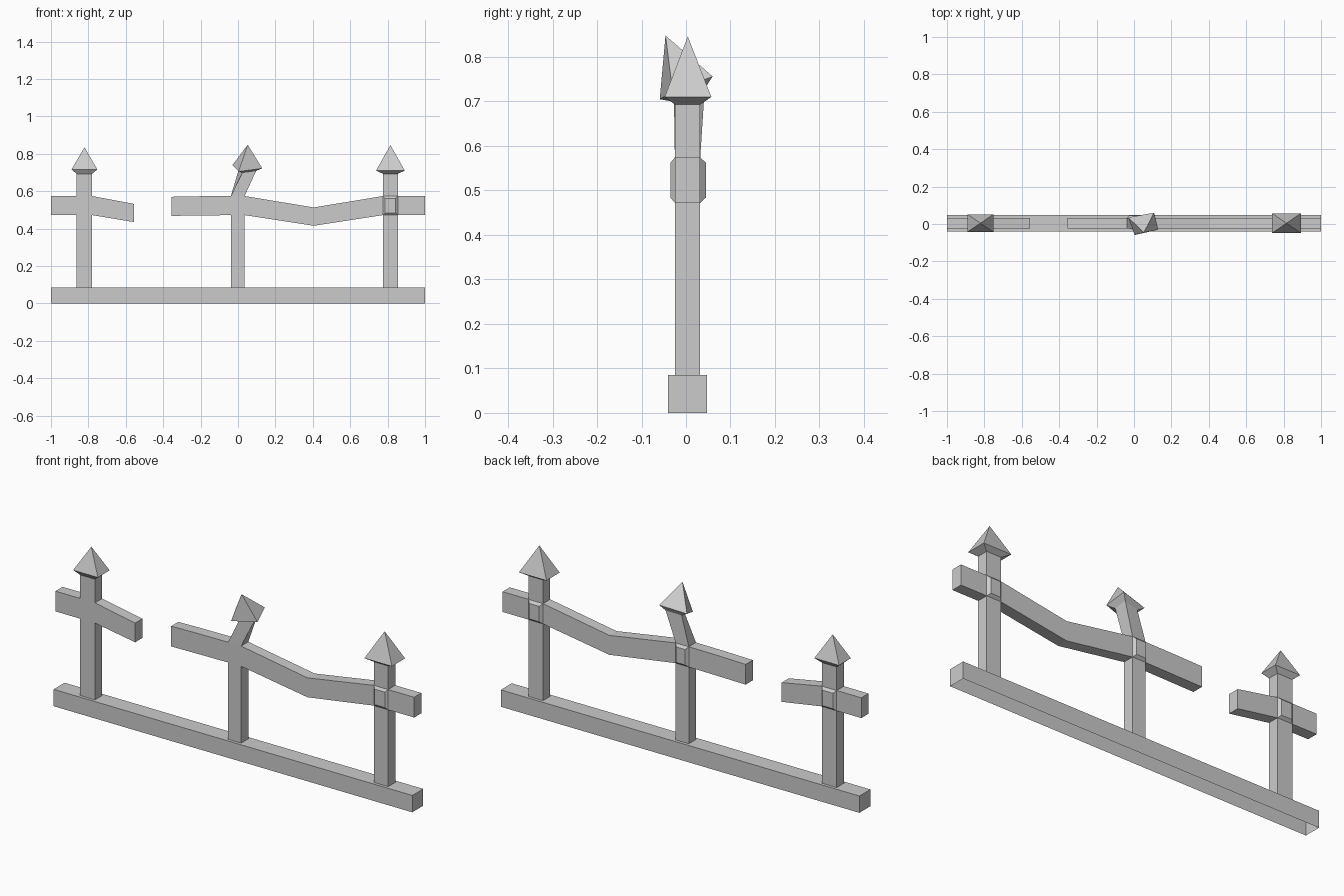
import bpy, bmesh
from mathutils import Vector

if "Cube" in bpy.data.objects:
    bpy.data.objects.remove(bpy.data.objects["Cube"])

Y0, Y1 = -0.025, 0.032      # post and rail depth
ZB, ZT = 0.472, 0.574       # rail height at the joints


def rect_z(x0, x1, y0, y1, z):
    return [(x0, y0, z), (x1, y0, z), (x1, y1, z), (x0, y1, z)]


def rect_y(x0, x1, z0, z1, y):
    return [(x0, y, z0), (x1, y, z0), (x1, y, z1), (x0, y, z1)]


def rect_x(x, zt, zb):
    return [(x, Y0, zb), (x, Y1, zb), (x, Y1, zt), (x, Y0, zt)]


def loft(bm, rings, start=False, end=False, tip=None):
    """Skin four-sided rings, optionally closing the ends or going to a tip."""
    vs = [[bm.verts.new(p) for p in r] for r in rings]
    for a, b in zip(vs, vs[1:]):
        for i in range(4):
            j = (i + 1) % 4
            bm.faces.new((a[i], a[j], b[j], b[i]))
    if start:
        bm.faces.new(vs[0][::-1])
    if end:
        bm.faces.new(vs[-1])
    if tip is not None:
        t = bm.verts.new(tip)
        for i in range(4):
            bm.faces.new((vs[-1][i], vs[-1][(i + 1) % 4], t))


def finish(bm, name):
    bmesh.ops.remove_doubles(bm, verts=bm.verts, dist=0.0005)
    bmesh.ops.recalc_face_normals(bm, faces=bm.faces)
    me = bpy.data.meshes.new(name)
    bm.to_mesh(me)
    bm.free()
    bpy.context.collection.objects.link(bpy.data.objects.new(name, me))


def post(side, x0, x1, neck, rim, apex, front_boss):
    # Shaft below and above the rail joint
    bm = bmesh.new()
    loft(bm, [rect_z(x0, x1, Y0, Y1, z) for z in (0.085, ZB)])
    loft(bm, [rect_z(x0, x1, Y0, Y1, ZT), neck])
    # Chamfered boss on the back, and flush face or boss on the front
    b = 0.012
    loft(bm, [rect_y(x0, x1, ZB, ZT, Y1),
              rect_y(x0 + b, x1 - b, ZB + b, ZT - b, Y1 + 0.013)], end=True)
    front = [rect_y(x0, x1, ZB, ZT, Y0)]
    if front_boss:
        front.append(rect_y(x0 + b, x1 - b, ZB + b, ZT - b, Y0 - 0.01))
    loft(bm, front, end=True)
    finish(bm, side + "_post")
    # Pointed cap with flared underside
    bm = bmesh.new()
    loft(bm, [neck, rim], tip=apex)
    finish(bm, side + "_post_cap")


# Ground beam, open underneath
bm = bmesh.new()
loft(bm, [rect_z(-1, 1, -0.04, 0.047, z) for z in (0, 0.085)], end=True)
finish(bm, "base_beam")

# Upright posts
post("left", -0.863, -0.78, rect_z(-0.863, -0.78, Y0, Y1, 0.693),
     rect_z(-0.89, -0.752, -0.042, 0.052, 0.716), (-0.821, 0.004, 0.835), False)
post("right", 0.775, 0.855, rect_z(0.775, 0.855, Y0, Y1, 0.693),
     rect_z(0.738, 0.892, -0.048, 0.057, 0.71), (0.815, 0.004, 0.846), True)

# Broken middle post: leaning neck and twisted cap
rim = [Vector(p) for p in ((0.003, -0.059, 0.705), (0.13, -0.03, 0.722),
                           (0.107, 0.06, 0.756), (-0.03, 0.035, 0.739))]
centre = sum(rim, Vector()) / 4
apex = Vector((0.052, -0.046, 0.848))
neck = [centre + (p - centre) * 0.58 - (apex - centre) * 0.14 for p in rim]
post("middle", -0.038, 0.035, neck, rim, apex, False)

# Rails: name, (x, top, bottom) stations, closed ends
rails = [
    ("left_rail_end", [(-1, ZT, ZB), (-0.863, ZT, ZB)], True, False),
    ("left_rail_broken", [(-0.78, ZT, ZB), (-0.556, 0.532, 0.435)], False, True),
    ("middle_rail_broken", [(-0.355, 0.57, 0.468), (-0.2, 0.573, 0.47),
                            (-0.038, ZT, ZB)], True, False),
    ("sagging_rail", [(0.035, ZT, ZB), (0.405, 0.513, 0.415),
                      (0.775, ZT, ZB)], False, False),
    ("right_rail_end", [(0.855, ZT, ZB), (1, ZT, ZB)], False, True),
]
for name, stations, start, end in rails:
    bm = bmesh.new()
    loft(bm, [rect_x(*s) for s in stations], start, end)
    finish(bm, name)
